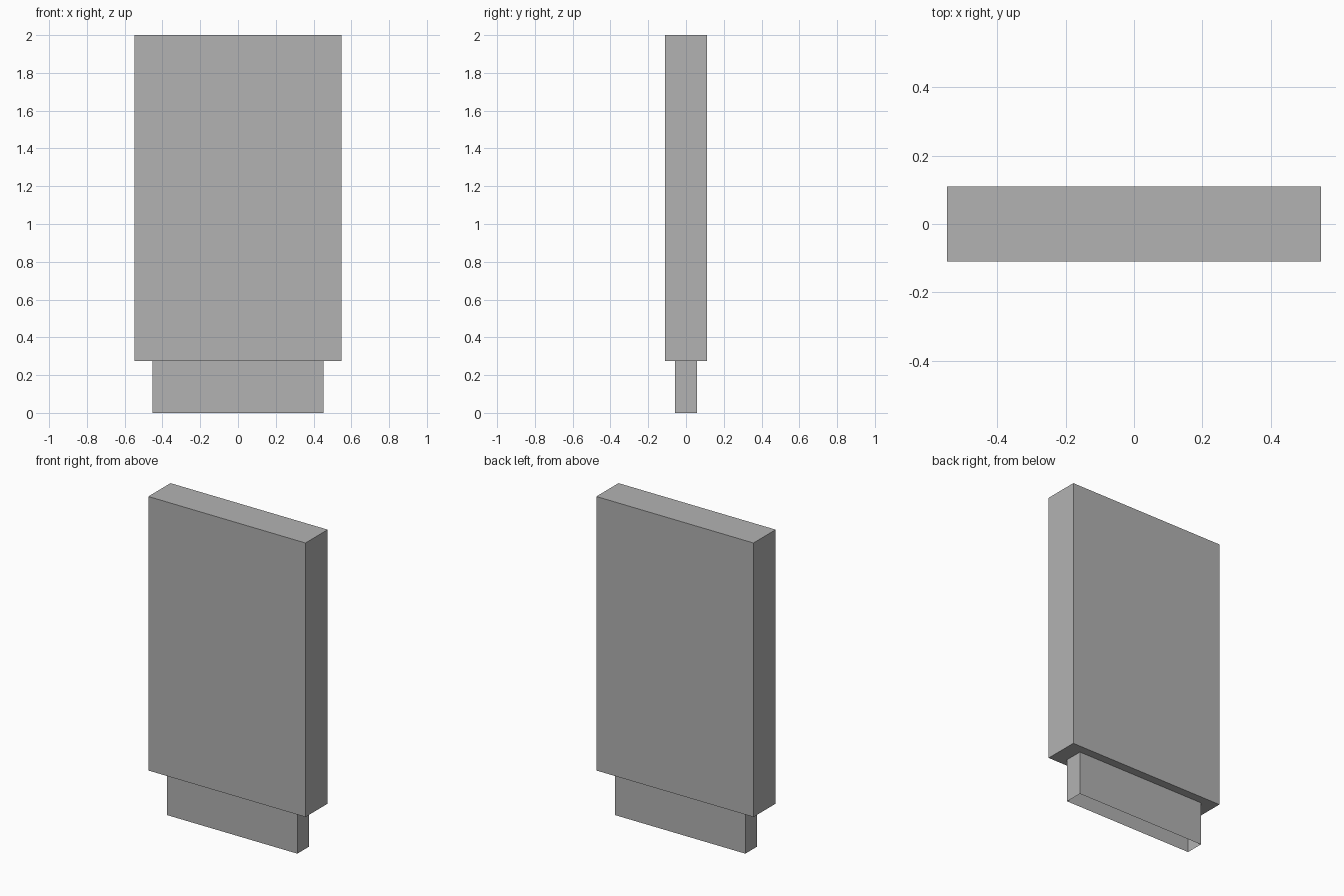
import bpy
import bmesh

cube = bpy.data.objects.get("Cube")
if cube:
    bpy.data.objects.remove(cube, do_unlink=True)

# Single flat grey
GREY = (0.448, 0.448, 0.448, 1.0)
grey = bpy.data.materials.new("plain_grey")
grey.use_nodes = True
grey.diffuse_color = GREY
grey.node_tree.nodes["Principled BSDF"].inputs["Base Color"].default_value = GREY


def box(name, width, depth, bottom, top, open_bottom=False):
    """Box centred on x and y, optionally without its underside."""
    bm = bmesh.new()
    bmesh.ops.create_cube(bm, size=1.0)
    bmesh.ops.scale(bm, vec=(width, depth, top - bottom), verts=bm.verts)
    bmesh.ops.translate(bm, vec=(0, 0, (top + bottom) / 2), verts=bm.verts)
    if open_bottom:
        underside = [f for f in bm.faces if f.normal.z < -0.5]
        bmesh.ops.delete(bm, geom=underside, context='FACES_ONLY')
    mesh = bpy.data.meshes.new(name)
    bm.to_mesh(mesh)
    bm.free()
    mesh.materials.append(grey)
    obj = bpy.data.objects.new(name, mesh)
    bpy.context.collection.objects.link(obj)
    return obj


JOINT = 0.276

# Main slab
box("body", 1.094, 0.22, JOINT, 2.0)

# Narrower hollow plug below it, open underneath
box("plug", 0.906, 0.114, 0.0, JOINT, open_bottom=True)
